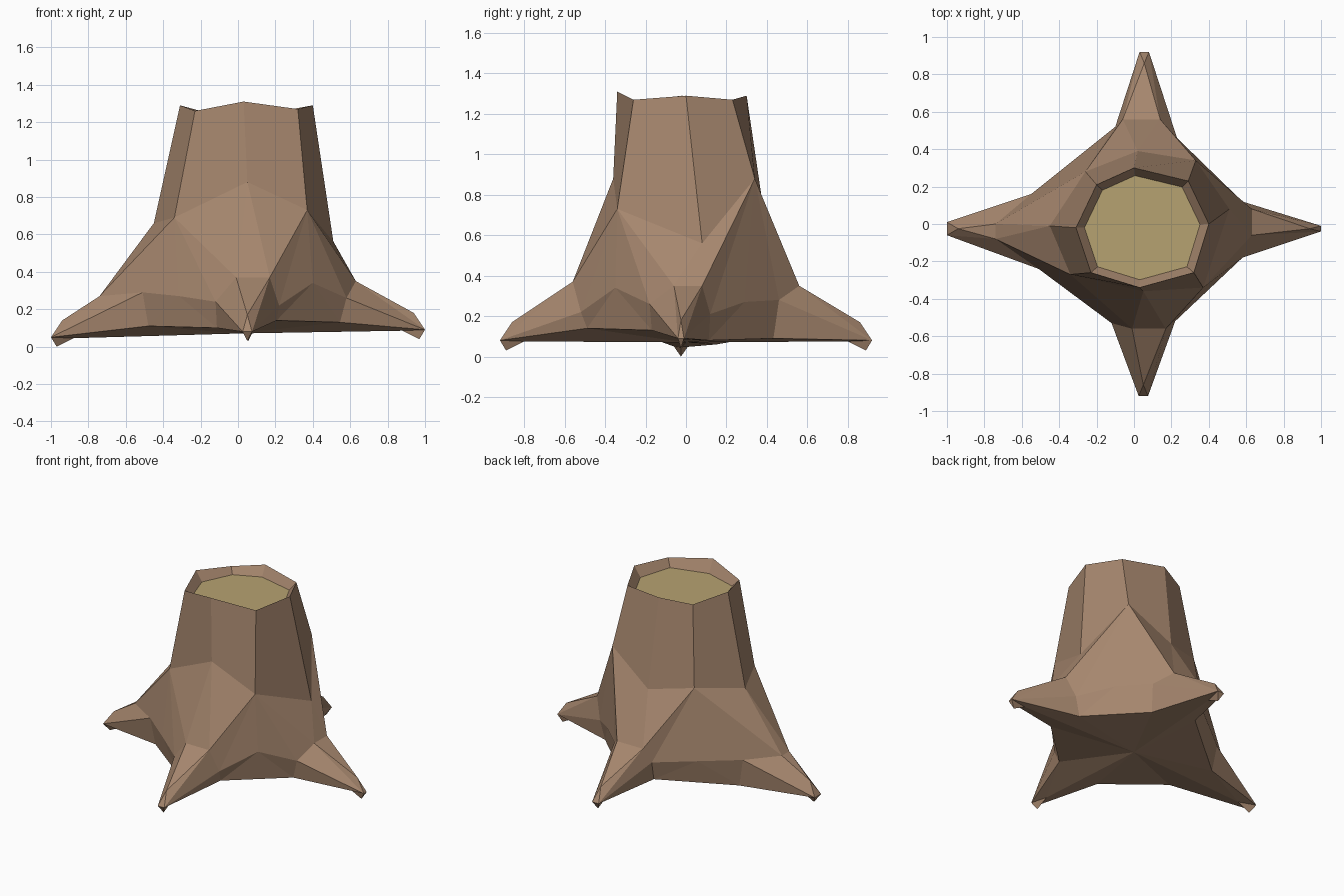
import bpy
import bmesh
from mathutils import Vector

default_cube = bpy.data.objects.get("Cube")
if default_cube:
    bpy.data.objects.remove(default_cube, do_unlink=True)


def make_material(name, colour):
    material = bpy.data.materials.new(name)
    material.use_nodes = True
    rgba = (*colour, 1)
    material.diffuse_color = rgba
    material.node_tree.nodes["Principled BSDF"].inputs["Base Color"].default_value = rgba
    return material


bark_brown = make_material("bark brown", (0.38, 0.24, 0.155))
cut_wood = make_material("cut wood tan", (0.47, 0.36, 0.165))

# Rings run counter-clockwise from +x; even entries lie above a root
rim_points = [(.40, 0, 1.29), (.29, .23, 1.27), (0, .30, 1.29), (-.20, .21, 1.26),
              (-.31, -.02, 1.29), (-.23, -.26, 1.26), (.03, -.34, 1.31), (.32, -.26, 1.27)]
flare_points = [(.51, .08, .56), (.33, .34, .88), (.02, .39, .68), (-.26, .28, .72),
                (-.45, -.01, .66), (-.34, -.27, .69), (.05, -.36, .88), (.37, -.34, .73)]

# Each root: direction, knee and its half width, tip and its half width,
# both flank points and the height of the underside below each flank
roots = [
    dict(out=(1, 0, 0), knee=(.63, .01, .35), knee_half=.07,
         tip=(1, -.025, .09), tip_half=.015,
         right=(.58, -.18, .26), left=(.58, .12, .21), base_right=.13, base_left=.08),
    dict(out=(0, 1, 0), knee=(.04, .56, .35), knee_half=.10,
         tip=(.055, .92, .08), tip_half=.025,
         right=(.23, .46, .28), left=(-.10, .52, .25), base_right=.09, base_left=.12),
    dict(out=(-1, 0, 0), knee=(-.74, -.04, .27), knee_half=.04,
         tip=(-1, -.025, .05), tip_half=.035,
         right=(-.55, .16, .25), left=(-.51, -.24, .29), base_right=.06, base_left=.11),
    dict(out=(0, -1, 0), knee=(.08, -.56, .37), knee_half=.09,
         tip=(.05, -.92, .08), tip_half=.025,
         right=(-.12, -.53, .24), left=(.22, -.52, .22), base_right=.10, base_left=.14),
]
# Height of the arch between each root and the next one
arch_heights = [.27, .25, .27, .34]

bm = bmesh.new()


def vert(point):
    return bm.verts.new(point)


def face(*corners):
    return bm.faces.new(corners)


rim = [vert(p) for p in rim_points]
flare = [vert(p) for p in flare_points]

# Root points, worked out from the tip and the outward direction
for root in roots:
    out = Vector(root["out"])
    up = Vector((0, 0, 1))
    side = up.cross(out)
    tip, knee = Vector(root["tip"]), Vector(root["knee"])
    root["knee_l"] = vert(knee + side * root["knee_half"])
    root["knee_r"] = vert(knee - side * root["knee_half"])
    root["end_l"] = vert(tip + side * root["tip_half"])
    root["end_r"] = vert(tip - side * root["tip_half"])
    root["toe_top"] = vert(tip - out * .06 + up * .09)
    root["foot"] = vert(tip - out * .03 - up * .05)
    root["heel"] = vert(tip - out * .12 - up * .005)
    for hand in ("left", "right"):
        x, y, z = root[hand]
        root["flank_" + hand] = vert((x, y, z))
        root["under_" + hand] = vert((x * .94, y * .94, root["base_" + hand]))

# Trunk walls
for i in range(8):
    j = (i + 1) % 8
    face(flare[i], flare[j], rim[j], rim[i])

# Roots, with the arch and underside that join each one to its neighbour
underside = []
for i, root in enumerate(roots):
    following = roots[(i + 1) % 4]
    above, diagonal, before = flare[2 * i], flare[2 * i + 1], flare[2 * i - 1]
    kl, kr, el, er = (root[k] for k in ("knee_l", "knee_r", "end_l", "end_r"))
    fl, fr = root["flank_left"], root["flank_right"]
    top, foot, heel = root["toe_top"], root["foot"], root["heel"]
    under_l, under_r = root["under_left"], root["under_right"]

    # Upper root
    face(above, kr, kl)
    face(above, kl, diagonal)
    face(above, before, kr)
    face(diagonal, kl, fl)
    face(before, fr, kr)
    face(kr, top, kl)
    face(kl, top, el)
    face(kl, el, fl)
    face(kr, er, top)
    face(kr, fr, er)

    # Toe
    face(top, er, el)
    face(el, er, foot)
    face(el, foot, heel)
    face(er, heel, foot)

    # Lower sides of the root
    face(fl, el, under_l)
    face(el, heel, under_l)
    face(fr, under_r, er)
    face(er, under_r, heel)

    # Arch between neighbouring roots
    next_fr, next_under = following["flank_right"], following["under_right"]
    middle = (fl.co + next_fr.co) / 2
    arch = vert((middle.x, middle.y, arch_heights[i]))
    face(diagonal, fl, arch)
    face(diagonal, arch, next_fr)
    face(fl, under_l, arch)
    face(arch, under_l, next_under)
    face(arch, next_under, next_fr)
    underside += [under_r, heel, under_l]

# Underside as a shallow fan
centre = vert((0, 0, .07))
for i, corner in enumerate(underside):
    face(centre, underside[(i + 1) % len(underside)], corner)

# Sunken cut top with sloping bark lip
middle = sum((v.co for v in rim), Vector()) / 8
cut_edge = []
for v in rim:
    p = middle.lerp(v.co, .87)
    cut_edge.append(vert((p.x, p.y, 1.22)))
for i in range(8):
    j = (i + 1) % 8
    face(rim[i], rim[j], cut_edge[j], cut_edge[i])
cut_face = face(*cut_edge)
cut_face.material_index = 1

bmesh.ops.recalc_face_normals(bm, faces=bm.faces[:])
mesh = bpy.data.meshes.new("tree_stump")
bm.to_mesh(mesh)
bm.free()
mesh.materials.append(bark_brown)
mesh.materials.append(cut_wood)
stump = bpy.data.objects.new("tree_stump", mesh)
bpy.context.collection.objects.link(stump)
